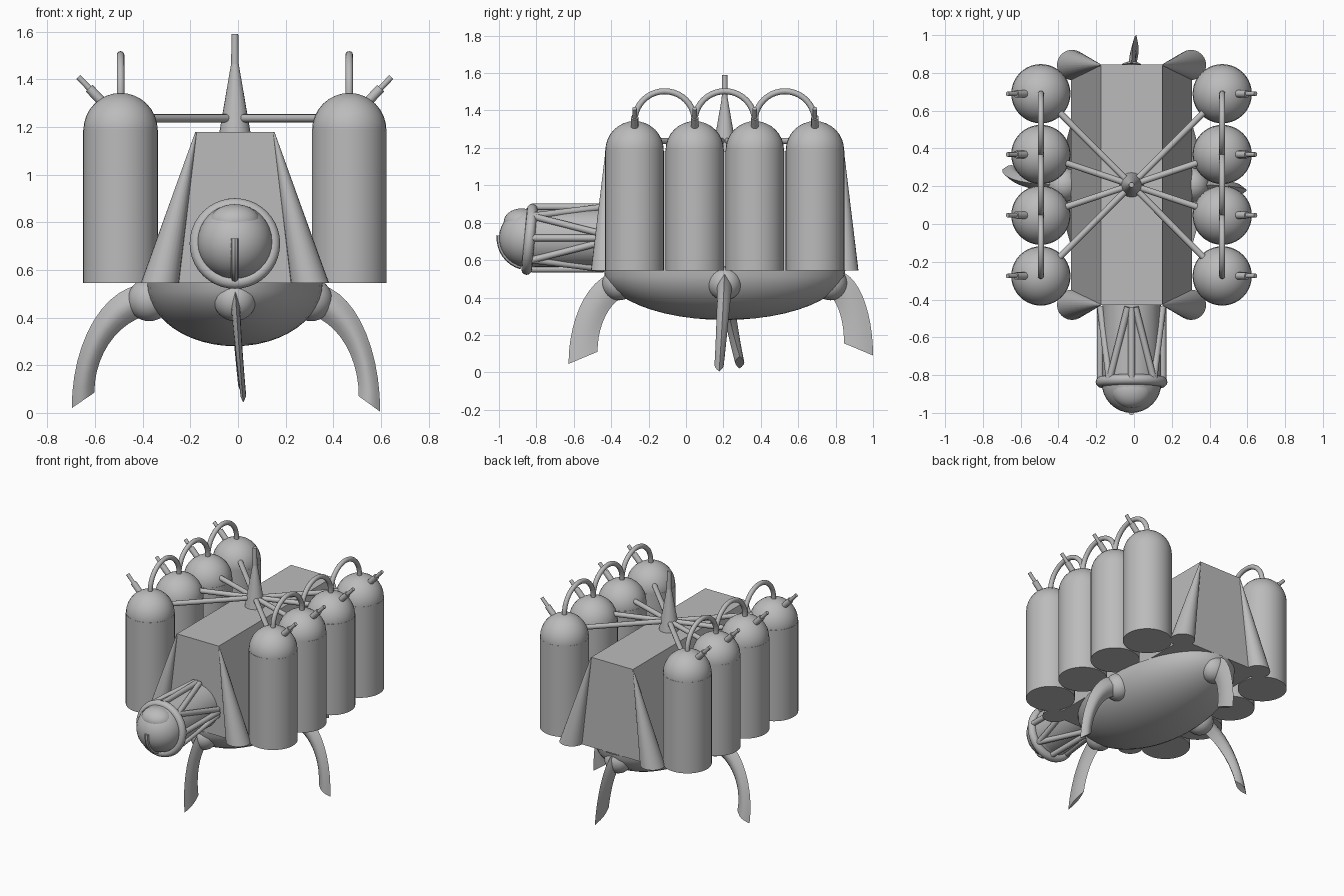
import bpy, bmesh
from math import sin, cos, pi, radians
from mathutils import Vector, Matrix

old = bpy.data.objects.get("Cube")
if old:
    bpy.data.objects.remove(old)

CX, CY = -0.013, 0.207      # hull centre
BASE, ROOF = 0.545, 1.18    # hull floor and roof heights
SIDES = (-1, 1)

grey = bpy.data.materials.new("plain_grey")
grey.use_nodes = True
grey.diffuse_color = (0.5, 0.5, 0.5, 1)
grey.node_tree.nodes["Principled BSDF"].inputs["Base Color"].default_value = (0.5, 0.5, 0.5, 1)


def finish(name, bm, angle=35):
    bmesh.ops.recalc_face_normals(bm, faces=bm.faces)
    mesh = bpy.data.meshes.new(name)
    bm.to_mesh(mesh)
    bm.free()
    mesh.materials.append(grey)
    obj = bpy.data.objects.new(name, mesh)
    bpy.context.collection.objects.link(obj)
    bpy.ops.object.select_all(action='DESELECT')
    obj.select_set(True)
    bpy.context.view_layer.objects.active = obj
    bpy.ops.object.shade_smooth_by_angle(angle=radians(angle))
    return obj


def add_rod(bm, a, b, r1, r2=None, segments=12):
    a, b = Vector(a), Vector(b)
    turn = (b - a).to_track_quat('Z', 'Y').to_matrix().to_4x4()
    bmesh.ops.create_cone(bm, cap_ends=True, segments=segments, radius1=r1,
                          radius2=r1 if r2 is None else r2, depth=(b - a).length,
                          matrix=Matrix.Translation((a + b) / 2) @ turn)


def add_ball(bm, centre, size, segments=32, rings=16):
    bmesh.ops.create_uvsphere(bm, u_segments=segments, v_segments=rings, radius=1,
                              matrix=Matrix.Translation(centre) @ Matrix.Diagonal((*size, 1)))


def add_skin(bm, loops, closed=False):
    """Bridge a list of equal point rings into a tube."""
    rings = [[bm.verts.new(p) for p in loop] for loop in loops]
    pairs = list(zip(rings, rings[1:]))
    if closed:
        pairs.append((rings[-1], rings[0]))
    for r, s in pairs:
        n = len(r)
        for i in range(n):
            bm.faces.new((r[i], r[(i + 1) % n], s[(i + 1) % n], s[i]))
    if not closed:
        bm.faces.new(rings[0])
        bm.faces.new(rings[-1])


def circle(centre, u, v, r, n):
    return [Vector(centre) + Vector(u) * r * cos(2 * pi * i / n)
            + Vector(v) * r * sin(2 * pi * i / n) for i in range(n)]


# Hull: a trapezoid prism running front to back
bm = bmesh.new()
add_skin(bm, [[(CX + x, CY + y, z) for x, z in
               ((-0.32, BASE), (0.32, BASE), (0.163, ROOF), (-0.163, ROOF))]
              for y in (-0.637, 0.637)])
finish("hull", bm)

# Slanted cone buttresses on the hull corners
bm = bmesh.new()
for sx in SIDES:
    for sy in SIDES:
        foot = (CX + sx * 0.315, CY + sy * 0.635, BASE)
        add_skin(bm, [circle(foot, (1, 0, 0), (0, 1, 0), 0.08, 24),
                      circle((CX + sx * 0.163, CY + sy * 0.635, ROOF),
                             (1, 0, 0), (0, 1, 0), 0.003, 24)])
finish("corner_buttresses", bm)

# Belly: lower half of a stretched sphere
bm = bmesh.new()
add_ball(bm, (CX, CY, BASE), (0.37, 0.645, 0.265), 48, 24)
bmesh.ops.bisect_plane(bm, geom=bm.verts[:] + bm.edges[:] + bm.faces[:],
                       plane_co=(0, 0, BASE), plane_no=(0, 0, 1), clear_outer=True)
finish("belly", bm)

# Domed tanks with hoses, outward nozzles and feed pipes
tank_r, shoulder, pipe_z = 0.157, 1.187, 1.237
tank_y = [CY - 0.482 + 0.3215 * i for i in range(4)]
hub = Vector((CX, CY, pipe_z))
pipes, nozzles = bmesh.new(), bmesh.new()
for sx, side in zip(SIDES, ("right", "left")):
    x = CX + sx * 0.48
    tanks, hoses = bmesh.new(), bmesh.new()
    for y in tank_y:
        add_rod(tanks, (x, y, BASE), (x, y, shoulder), tank_r, segments=40)
        add_ball(tanks, (x, y, shoulder), (tank_r - 0.001,) * 3)
        add_rod(pipes, hub, (x, y, pipe_z), 0.017)
        tip = Vector((x + sx * 0.07, y, 1.298))
        out = Vector((sx, 0, 1.05)).normalized()
        add_rod(nozzles, tip, tip + out * 0.09, 0.02)
        add_rod(nozzles, tip + out * 0.09, tip + out * 0.155, 0.012)
    for y0, y1 in zip(tank_y, tank_y[1:]):
        mid, rad = (y0 + y1) / 2, (y1 - y0) / 2
        loops = []
        for i in range(21):
            a = pi * i / 20
            d = Vector((0, -cos(a), sin(a)))
            loops.append(circle(Vector((x, mid, 1.342)) + d * rad, (1, 0, 0), d, 0.016, 12))
        loops.insert(0, [p - Vector((0, 0, 0.04)) for p in loops[0]])
        loops.append([p - Vector((0, 0, 0.04)) for p in loops[-1]])
        add_skin(hoses, loops)
    finish("tanks_" + side, tanks)
    finish("hoses_" + side, hoses)
finish("feed_pipes", pipes)
finish("nozzles", nozzles)

# Central mast
bm = bmesh.new()
add_rod(bm, (CX, CY, ROOF), (CX, CY, 1.465), 0.065, 0.016, 20)
add_rod(bm, (CX, CY, 1.465), (CX, CY, 1.59), 0.016, 0.014, 20)
finish("mast", bm)

# Front pod: inner drum, truss struts, collar ring and glass ball
PZ, ring_y, back_y = 0.718, -0.825, -0.44
bm = bmesh.new()
add_rod(bm, (CX, ring_y, PZ), (CX, back_y + 0.02, PZ), 0.155, segments=32)
finish("pod_drum", bm)


def on_drum(angle, y):
    return (CX + 0.166 * cos(angle), y, PZ + 0.166 * sin(angle))


bm = bmesh.new()
for k in range(4):
    a = k * pi / 2
    add_rod(bm, on_drum(a, ring_y), on_drum(a, back_y), 0.018)
    for s in SIDES:
        add_rod(bm, on_drum(a + s * pi / 4, ring_y), on_drum(a + s * 0.12, back_y), 0.018)
finish("pod_struts", bm)

bm = bmesh.new()
loops = []
for i in range(40):
    a = 2 * pi * i / 40
    d = Vector((cos(a), 0, sin(a)))
    centre = Vector((CX, ring_y - 0.012 + 0.015 * sin(a), PZ - 0.007)) + d * 0.162
    loops.append(circle(centre, d, (0, 1, 0), 0.028, 12))
add_skin(bm, loops, closed=True)
finish("pod_collar", bm)

bm = bmesh.new()
add_ball(bm, (CX, -0.84, PZ), (0.158, 0.16, 0.158))
finish("pod_ball", bm)
bm = bmesh.new()
add_ball(bm, (CX, -0.88, 0.802), (0.107, 0.095, 0.074))
finish("pod_brow", bm)

# Thin keel strip down the front of the ball
bm = bmesh.new()
loops = []
for i in range(9):
    a = radians(5 - 80 * i / 8)
    d = Vector((0, -cos(a), sin(a)))
    loops.append(circle(Vector((CX, -0.84, PZ)) + d * 0.157, (1, 0, 0), d, 0.016, 8))
add_skin(bm, loops)
finish("pod_keel", bm)

# Curved blade legs: name, heading, root, reach, foot height, width, half thickness, sway
LEGS = (("left", 0, 0.33, 0.28, 0.005, 0.09, 0.045, -0.03),
        ("right", 180, 0.37, 0.315, 0.02, 0.095, 0.045, -0.08),
        ("front", -90, 0.55, 0.285, 0.045, 0.155, 0.022, 0.035),
        ("back", 90, 0.6, 0.193, 0.09, 0.155, 0.022, -0.025))
for name, heading, root, reach, foot, width, thick, sway in LEGS:
    turn = Matrix.Translation((CX, CY, 0)) @ Matrix.Rotation(radians(heading), 4, 'Z')
    bm = bmesh.new()
    loops = []
    for i in range(13):
        t = i / 12
        a = t * pi / 2
        outer = Vector((root + reach * sin(a), 0, foot + (0.54 - foot) * cos(a)))
        inner_foot = foot + 0.065
        inner = Vector((root - 0.07 + (reach + 0.07 - width) * sin(a), 0,
                        inner_foot + (0.42 - inner_foot) * cos(a)))
        half = thick * (1 - 0.45 * t)
        loop = []
        for k in range(12):
            s = k / 6
            f = s if s <= 1 else 2 - s
            p = outer.lerp(inner, f)
            p.y = half * sin(pi * s) + sway * t * t
            loop.append(turn @ p)
        loops.append(loop)
    add_skin(bm, loops)
    finish("leg_" + name, bm, 50)
    bm = bmesh.new()
    hip = root - 0.01 if heading % 180 == 0 else 0.565
    add_ball(bm, turn @ Vector((hip, 0, 0.475)), (0.09,) * 3)
    finish("hip_" + name, bm)
